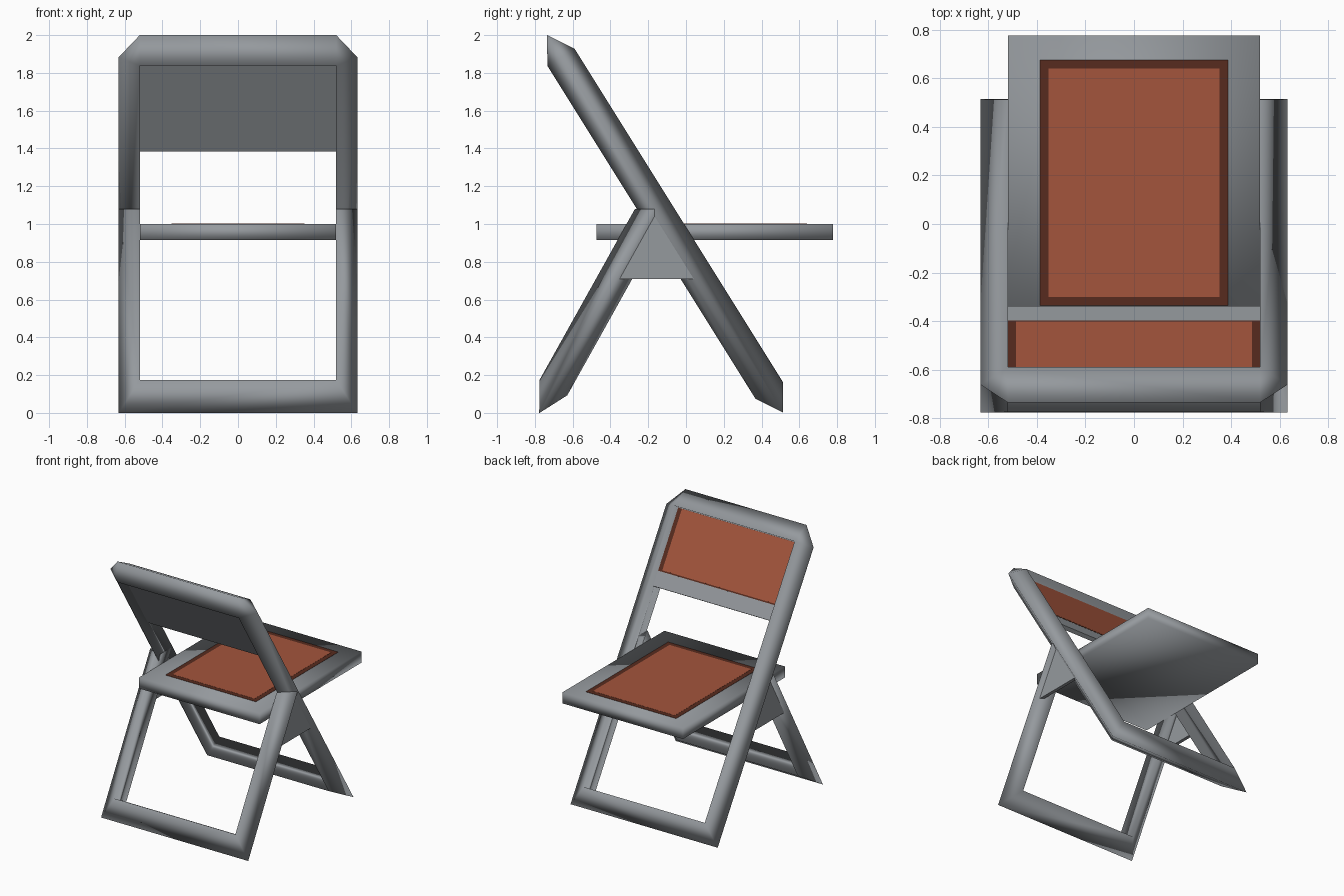
import bpy, bmesh
from mathutils import Vector

if "Cube" in bpy.data.objects:
    bpy.data.objects.remove(bpy.data.objects["Cube"])


def material(name, rgb):
    m = bpy.data.materials.new(name)
    m.diffuse_color = (*rgb, 1)
    m.use_nodes = True
    m.node_tree.nodes["Principled BSDF"].inputs["Base Color"].default_value = m.diffuse_color
    return m


GREY = material("metal grey", (0.30, 0.32, 0.34))
RED = material("leather red", (0.37, 0.09, 0.045))
DARK = material("dark leather edge", (0.095, 0.024, 0.013))


def plane_map(origin, along, normal):
    """Map local (x, a, n) to world; a runs down the frame, n out of it."""
    o, d, n = (Vector((0, *v)) for v in (origin, along, normal))
    d.normalize()
    n.normalize()
    return lambda x, a, k: Vector((x, 0, 0)) + o + d * a + n * k


def finish(bm, name, mat, smooth):
    bmesh.ops.recalc_face_normals(bm, faces=bm.faces)
    for f in bm.faces:
        f.smooth = smooth
    me = bpy.data.meshes.new(name)
    bm.to_mesh(me)
    bm.free()
    me.materials.append(mat)
    ob = bpy.data.objects.new(name, me)
    bpy.context.collection.objects.link(ob)
    return ob


def box(name, place, xs, ys, zs, mat, smooth=False):
    bm = bmesh.new()
    bmesh.ops.create_cube(bm, size=1)
    for v in bm.verts:
        v.co = place(*(r[0] if c < 0 else r[1] for c, r in zip(v.co, (xs, ys, zs))))
    return finish(bm, name, mat, smooth)


def tube(name, place, stations, closed, n0, n1, cut_z=None):
    """Wedge-section tube: flat inner side, rounded ridge on the outer side."""
    bm = bmesh.new()
    rings = []
    for ix, ia, ox, oa in stations:
        pts = (place(ix, ia, n0), place(ox, oa, (n0 + n1) / 2), place(ix, ia, n1))
        rings.append([bm.verts.new(p) for p in pts])
    count = len(rings)
    for i in range(count if closed else count - 1):
        r, s = rings[i], rings[(i + 1) % count]
        for k in range(3):
            j = (k + 1) % 3
            bm.faces.new((r[k], r[j], s[j], s[k]))
    bmesh.ops.remove_doubles(bm, verts=bm.verts, dist=1e-4)
    if cut_z:
        bmesh.ops.bisect_plane(bm, geom=bm.verts[:] + bm.edges[:] + bm.faces[:],
                               plane_co=(0, 0, cut_z), plane_no=(0, 0, 1), clear_outer=True)
        bmesh.ops.holes_fill(bm, edges=[e for e in bm.edges if e.is_boundary])
    return finish(bm, name, GREY, True)


I, O = 0.52, 0.632  # inner and outer half widths

# Long frame: back posts running down to the far legs, chamfered top corners
long_map = plane_map((-0.59, 1.928), (0.53, -0.848), (0.848, 0.53))
tube("long_frame", long_map, [
    (I, 0, O, 0), (I, 2.08, O, 2.219), (-I, 2.08, -O, 2.219),
    (-I, 0, -O, 0), (-I, 0, -I, -0.138), (I, 0, I, -0.138)], True, 0, -0.17)

# Short U-shaped leg frame, cut level where it meets the long frame
short_map = plane_map((-0.775, 0.175), (-0.487, -0.873), (0.873, -0.487))
tube("short_leg_frame", short_map, [
    (I, -1.3, O, -1.3), (I, 0, O, 0.155), (-I, 0, -O, 0.155), (-I, -1.3, -O, -1.3)],
    False, 0, 0.168, cut_z=1.08)

# Thin gusset plates joining the legs on each side
for side, s in (("left", -1), ("right", 1)):
    bm = bmesh.new()
    outline = [(-0.37, 0.71), (0.06, 0.71), (-0.155, 1.07), (-0.18, 1.07)]
    f = bm.faces.new([bm.verts.new((s * 0.572, y, z)) for y, z in outline])
    ext = bmesh.ops.extrude_face_region(bm, geom=[f])["geom"]
    bmesh.ops.translate(bm, vec=(s * 0.026, 0, 0),
                        verts=[g for g in ext if isinstance(g, bmesh.types.BMVert)])
    finish(bm, side + "_gusset", GREY, False)

# Seat board with inlaid pad
world = lambda x, y, z: Vector((x, y, z))
box("seat", world, (-0.518, 0.518), (-0.475, 0.777), (0.915, 1.0), GREY, True)
box("seat_pad_edge", world, (-0.388, 0.388), (-0.335, 0.675), (0.998, 1.001), DARK)
box("seat_pad", world, (-0.352, 0.352), (-0.30, 0.64), (0.998, 1.002), RED)

# Thin backrest panel set in the middle of the frame, with inlaid pad
box("backrest", long_map, (-I, I), (0, 0.582), (-0.097, -0.066), GREY)
box("backrest_pad_edge", long_map, (-0.518, 0.518), (0.002, 0.468), (-0.068, -0.065), DARK)
box("backrest_pad", long_map, (-0.485, 0.485), (0.004, 0.458), (-0.068, -0.064), RED)
